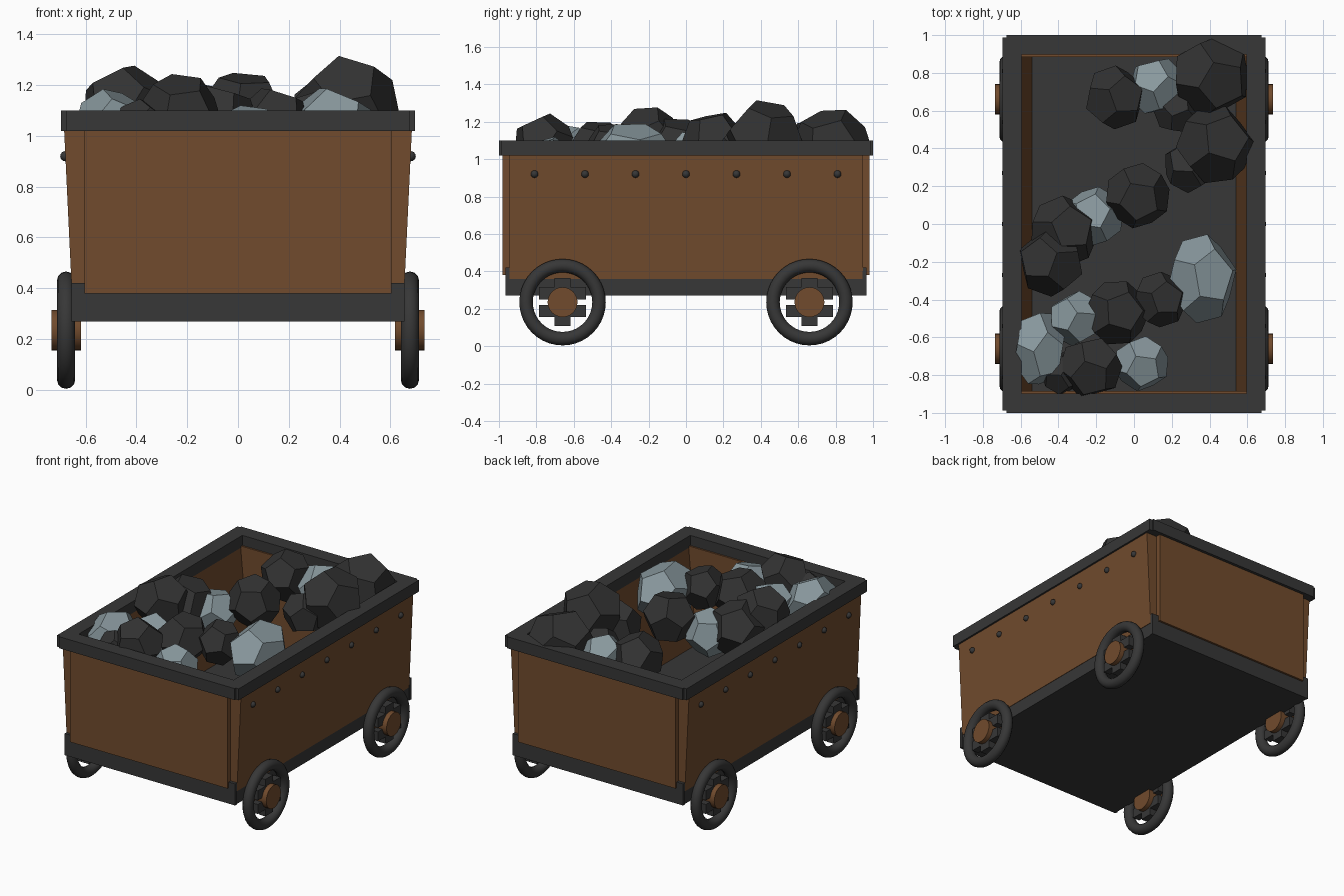
import bpy, bmesh, math, random
from mathutils import Vector, Euler, Matrix

random.seed(4)
if "Cube" in bpy.data.objects:
    bpy.data.objects.remove(bpy.data.objects["Cube"], do_unlink=True)


def material(name, r, g, b):
    m = bpy.data.materials.new(name)
    m.use_nodes = True
    m.diffuse_color = (r, g, b, 1)
    node = next(n for n in m.node_tree.nodes if n.type == 'BSDF_PRINCIPLED')
    node.inputs["Base Color"].default_value = (r, g, b, 1)
    return m


WOOD = material("brown wood", .165, .07, .026)
METAL = material("dark metal", .038, .038, .038)
COAL = material("dark rock", .032, .032, .032)
ORE = material("pale ore", .25, .315, .34)


def finish(name, bm, mat, smooth=False):
    bmesh.ops.recalc_face_normals(bm, faces=bm.faces)
    mesh = bpy.data.meshes.new(name)
    bm.to_mesh(mesh)
    bm.free()
    mesh.materials.append(mat)
    for p in mesh.polygons:
        p.use_smooth = smooth
    ob = bpy.data.objects.new(name, mesh)
    bpy.context.collection.objects.link(ob)
    return ob


def add_box(bm, lo, hi):
    size = Vector(hi) - Vector(lo)
    mid = (Vector(hi) + Vector(lo)) / 2
    bmesh.ops.create_cube(bm, size=1, matrix=Matrix.Translation(mid) @ Matrix.Diagonal((*size, 1)))


def box(name, lo, hi, mat):
    bm = bmesh.new()
    add_box(bm, lo, hi)
    return finish(name, bm, mat)


def prism(name, profile, y0, y1, mat):
    """Extrude an (x, z) profile along y."""
    bm = bmesh.new()
    face = bm.faces.new([bm.verts.new((x, y0, z)) for x, z in profile])
    out = bmesh.ops.extrude_face_region(bm, geom=[face])
    moved = [v for v in out["geom"] if isinstance(v, bmesh.types.BMVert)]
    bmesh.ops.translate(bm, verts=moved, vec=(0, y1 - y0, 0))
    return finish(name, bm, mat)


# Base slab and floor
box("base", (-.65, -.96, .27), (.65, .96, .36), METAL)

for s, side in ((1, "left"), (-1, "right")):
    # Tapered wooden side wall with its rim and rivets
    prism(side + "_wall", [(s * .653, .36), (s * .685, 1.03), (s * .6, 1.03), (s * .54, .36)],
          -.945, .945, WOOD)
    xs = sorted((s * .595, s * .697))
    box(side + "_rim", (xs[0], -.988, 1.02), (xs[1], .988, 1.1), METAL)
    bm = bmesh.new()
    for i in range(-3, 4):
        bmesh.ops.create_uvsphere(bm, u_segments=12, v_segments=8, radius=.02,
                                  matrix=Matrix.Translation((s * .68, i * .27, .92)))
    finish(side + "_rivets", bm, METAL, True)

for s, end in ((-1, "front"), (1, "back")):
    # End panel, lower plate and rim
    def span(name, half, near, far, z0, z1, mat):
        ys = sorted((s * near, s * far))
        box(end + name, (-half, ys[0], z0), (half, ys[1], z1), mat)
    span("_panel", .605, .885, .98, .38, 1.03, WOOD)
    span("_plate_inner", .54, .885, .965, .36, .38, METAL)
    span("_plate", .655, .945, .966, .27, .42, METAL)
    span("_rim", .675, .897, 1.0, 1.02, 1.1, METAL)


# Wheels: round tyre, ring of blocks, wooden hub
def wheel(name, x, y):
    z = .235
    bpy.ops.mesh.primitive_torus_add(location=(x, y, z), rotation=(0, math.pi / 2, 0),
                                     major_radius=.195, minor_radius=.036,
                                     major_segments=40, minor_segments=12)
    tyre = bpy.context.object
    tyre.name = name + "_tyre"
    tyre.data.materials.append(METAL)
    bpy.ops.object.shade_smooth()
    bm = bmesh.new()
    for i in range(6):
        a = math.radians(30 + 60 * i)
        cy, cz = y + .095 * math.cos(a), z + .095 * math.sin(a)
        add_box(bm, (x - .025, cy - .043, cz - .033), (x + .025, cy + .043, cz + .033))
    finish(name + "_blocks", bm, METAL)
    bpy.ops.mesh.primitive_cylinder_add(vertices=24, radius=.08, depth=.116,
                                        location=(x, y, z), rotation=(0, math.pi / 2, 0))
    hub = bpy.context.object
    hub.name = name + "_hub"
    hub.data.materials.append(WOOD)
    bpy.ops.object.shade_smooth_by_angle()


for sx, side in ((1, "left"), (-1, "right")):
    for sy, end in ((-1, "front"), (1, "back")):
        wheel(end + "_" + side + "_wheel", sx * .677, sy * .66)


# Rocks: irregular twelve-sided lumps
def rock(name, mat, x, y, z, r, stretch=1):
    src = bmesh.new()
    bmesh.ops.create_icosphere(src, subdivisions=1, radius=1)
    turn = Euler([random.uniform(0, 6) for _ in range(3)]).to_matrix()
    bm = bmesh.new()
    for f in src.faces:
        p = turn @ f.calc_center_median().normalized() * r * 1.06
        bm.verts.new((x + p.x, y + p.y * stretch, z + p.z))
    src.free()
    bmesh.ops.convex_hull(bm, input=bm.verts)
    bmesh.ops.dissolve_limit(bm, angle_limit=math.radians(4), verts=bm.verts, edges=bm.edges)
    finish(name, bm, mat)


coal = [(-.1, .67, 1.04, .16), (.41, .78, 1.06, .205), (.43, .42, 1.11, .2),
        (.3, .31, 1.03, .14), (.02, .15, 1.09, .165), (-.37, -.04, 1.04, .18),
        (-.44, -.2, 1.1, .175), (-.09, -.47, 1.04, .165), (.14, -.4, 1.05, .14),
        (-.23, -.76, 1.08, .16), (-.38, -.79, 1.03, .11), (.23, .6, 1.0, .12)]
ore = [(.12, .73, 1.0, .15), (-.21, .04, 1.0, .15), (.36, -.29, 1.01, .18, 1.25),
       (-.31, -.5, 1.02, .14), (-.5, -.66, 1.04, .14, 1.4), (.04, -.74, .98, .14)]
for i, spec in enumerate(coal):
    rock(f"dark_rock_{i + 1}", COAL, *spec)
for i, spec in enumerate(ore):
    rock(f"ore_rock_{i + 1}", ORE, *spec)
